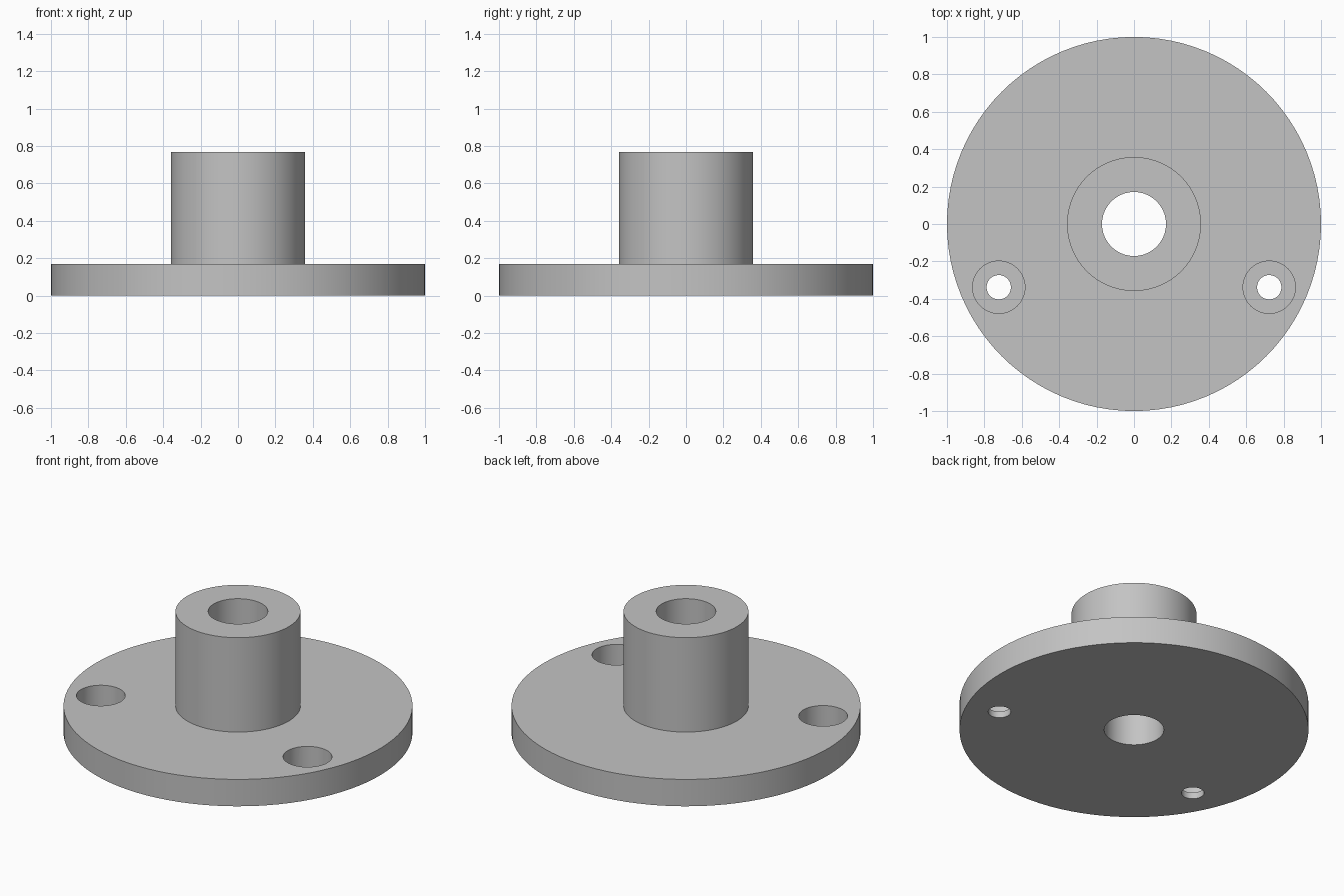
import bpy
import bmesh
from math import radians, tau
from mathutils import Matrix, Vector

cube = bpy.data.objects.get("Cube")
if cube:
    bpy.data.objects.remove(cube, do_unlink=True)

PLATE_R, PLATE_H = 1.0, 0.17
HUB_R, TOTAL_H = 0.358, 0.767
BORE_R = 0.171
SCREW_X, SCREW_Y = 0.723, -0.338
SCREW_R, HEAD_R, SEAT_Z = 0.065, 0.14, 0.04

grey = bpy.data.materials.new("plain grey")
grey.use_nodes = True
colour = (0.55, 0.55, 0.55, 1)
grey.diffuse_color = colour
grey.node_tree.nodes["Principled BSDF"].inputs["Base Color"].default_value = colour


def lathe(name, profile, steps, centre=(0, 0)):
    """Spin a closed or axis-touching (radius, z) outline about a vertical axis."""
    bm = bmesh.new()
    verts = [bm.verts.new((r, 0, z)) for r, z in profile]
    pairs = zip(verts, verts[1:] + verts[:1])
    edges = [bm.edges.new(p) for p in pairs
             if p[0].co.x > 0 or p[1].co.x > 0]
    bmesh.ops.spin(bm, geom=verts + edges, cent=(0, 0, 0), axis=(0, 0, 1),
                   angle=tau, steps=steps, use_merge=True)
    bmesh.ops.remove_doubles(bm, verts=bm.verts, dist=1e-5)
    bmesh.ops.recalc_face_normals(bm, faces=bm.faces)
    bm.transform(Matrix.Translation(Vector((*centre, 0))))
    mesh = bpy.data.meshes.new(name)
    bm.to_mesh(mesh)
    bm.free()
    mesh.materials.append(grey)
    obj = bpy.data.objects.new(name, mesh)
    bpy.context.collection.objects.link(obj)
    return obj


# Round plate with a raised hub and a bore right through
flange = lathe("flange_with_hub", [
    (BORE_R, 0), (PLATE_R, 0), (PLATE_R, PLATE_H),
    (HUB_R, PLATE_H), (HUB_R, TOTAL_H), (BORE_R, TOTAL_H)], 96)

bpy.context.view_layer.objects.active = flange
flange.select_set(True)

# Two counterbored screw holes
for side, x in (("left", SCREW_X), ("right", -SCREW_X)):
    cutter = lathe(side + "_screw_hole_cutter", [
        (0, -0.1), (SCREW_R, -0.1), (SCREW_R, SEAT_Z),
        (HEAD_R, SEAT_Z), (HEAD_R, 0.3), (0, 0.3)], 48, (x, SCREW_Y))
    cutter.hide_render = True
    cut = flange.modifiers.new(side + "_screw_hole", 'BOOLEAN')
    cut.operation = 'DIFFERENCE'
    cut.solver = 'EXACT'
    cut.object = cutter
    bpy.ops.object.modifier_apply(modifier=cut.name)
    bpy.data.objects.remove(cutter, do_unlink=True)

bpy.ops.object.shade_smooth_by_angle(angle=radians(30))
